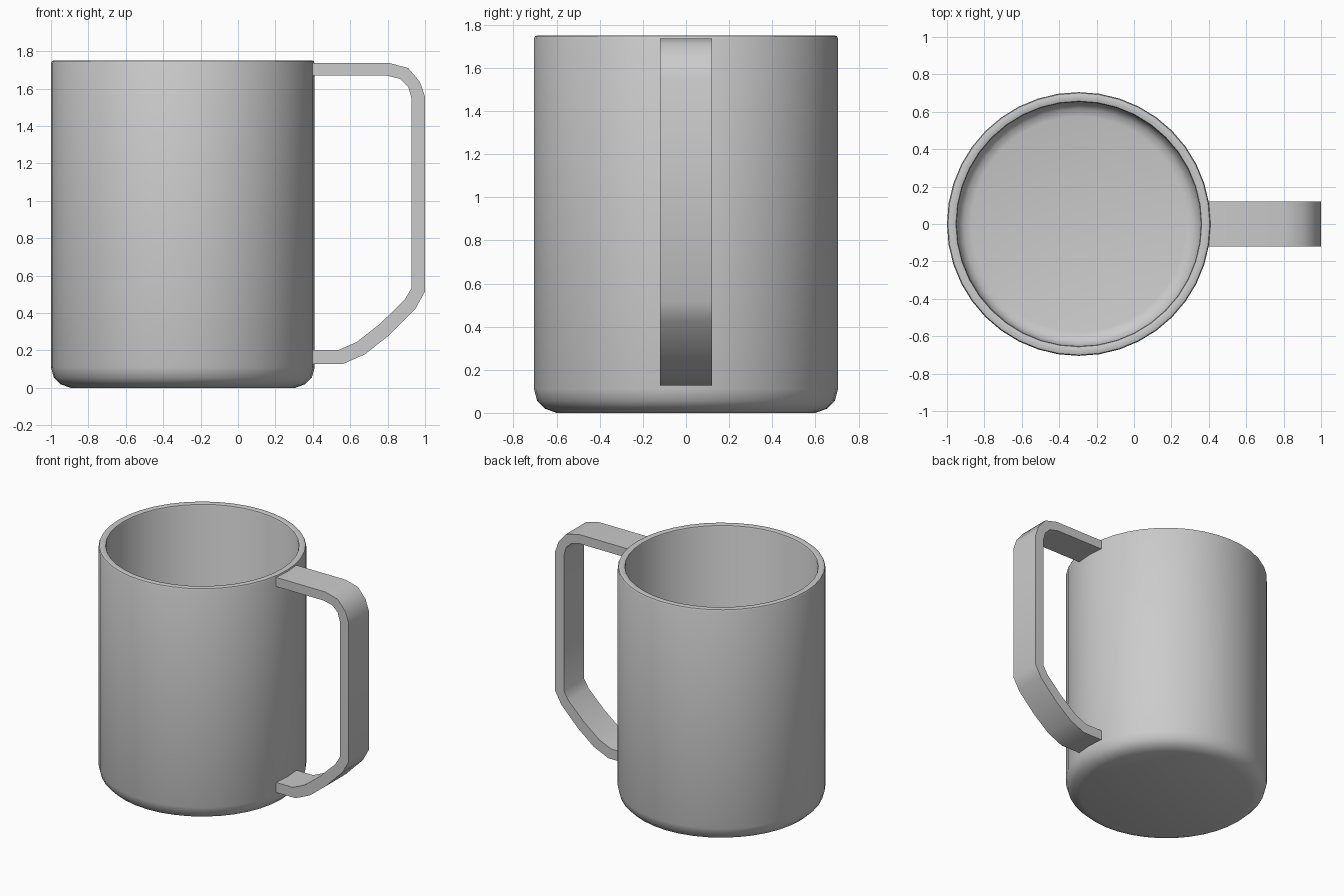
import bpy
import bmesh
import math

if "Cube" in bpy.data.objects:
    bpy.data.objects.remove(bpy.data.objects["Cube"])

CENTER_X = -0.295
SIDES = 40


def finish(bm, name, angle):
    bmesh.ops.recalc_face_normals(bm, faces=bm.faces)
    mesh = bpy.data.meshes.new(name)
    bm.to_mesh(mesh)
    bm.free()
    obj = bpy.data.objects.new(name, mesh)
    bpy.context.collection.objects.link(obj)
    bpy.ops.object.select_all(action='DESELECT')
    obj.select_set(True)
    bpy.context.view_layer.objects.active = obj
    bpy.ops.object.shade_smooth_by_angle(angle=math.radians(angle))
    return obj


# Cup: closed wall profile (radius, height) turned around the vertical axis
cup_profile = [
    (0.60, 0.0), (0.655, 0.02), (0.69, 0.055), (0.705, 0.11),
    (0.705, 1.735), (0.70, 1.747), (0.69, 1.75),
    (0.668, 1.75), (0.657, 1.746), (0.653, 1.735),
    (0.653, 0.12), (0.64, 0.085), (0.615, 0.06), (0.575, 0.05),
]
bm = bmesh.new()
rings = []
for r, z in cup_profile:
    rings.append([bm.verts.new((CENTER_X + r * math.cos(2 * math.pi * i / SIDES),
                                r * math.sin(2 * math.pi * i / SIDES), z))
                  for i in range(SIDES)])
for low, high in zip(rings, rings[1:]):
    for i in range(SIDES):
        j = (i + 1) % SIDES
        bm.faces.new((low[i], low[j], high[j], high[i]))
bm.faces.new(rings[0])    # underside
bm.faces.new(rings[-1])   # inside floor
finish(bm, "cup", 50)

# Handle: flat strap, paired outer and inner outline points in x, z
outer = [(0.375, 1.737), (0.807, 1.737), (0.91, 1.71), (0.973, 1.635), (1.0, 1.556),
         (1.0, 0.515), (0.95, 0.425), (0.81, 0.283), (0.68, 0.18), (0.56, 0.127),
         (0.375, 0.127)]
inner = [(0.375, 1.669), (0.797, 1.669), (0.866, 1.652), (0.91, 1.61), (0.927, 1.55),
         (0.927, 0.532), (0.89, 0.47), (0.76, 0.343), (0.635, 0.245), (0.537, 0.202),
         (0.375, 0.202)]
bm = bmesh.new()
out_v = [bm.verts.new((x, -0.12, z)) for x, z in outer]
in_v = [bm.verts.new((x, -0.12, z)) for x, z in inner]
faces = [bm.faces.new((out_v[i], out_v[i + 1], in_v[i + 1], in_v[i]))
         for i in range(len(outer) - 1)]
side = bmesh.ops.extrude_face_region(bm, geom=faces, use_keep_orig=True)
bmesh.ops.translate(bm, vec=(0, 0.24, 0),
                    verts=[g for g in side["geom"] if isinstance(g, bmesh.types.BMVert)])
finish(bm, "handle", 45)
